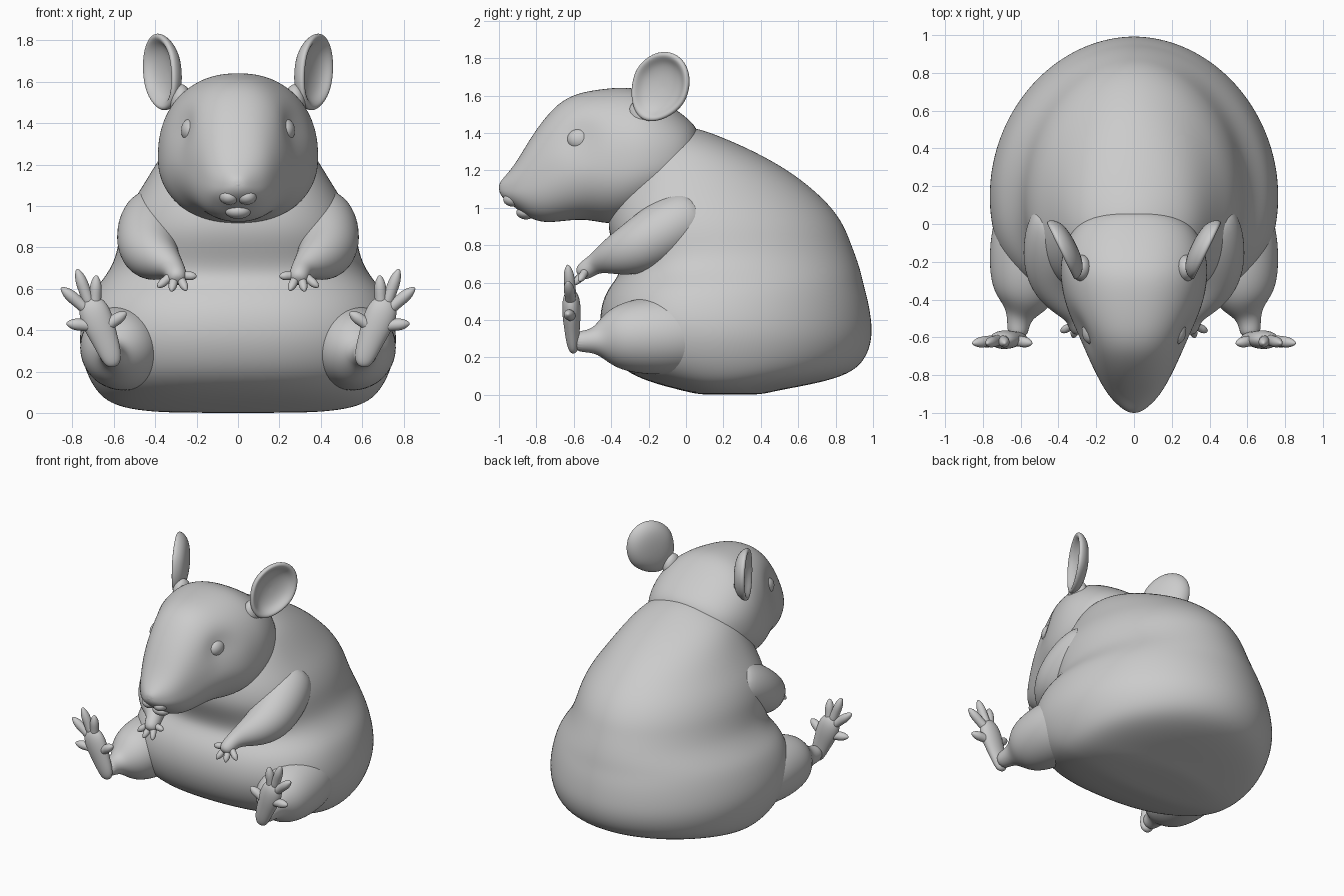
import bpy, bmesh, math
from mathutils import Vector


def loft(name, shells, mirror=False, levels=2):
    """Skin one or more stacks of rings into one smooth object."""
    bm = bmesh.new()
    for rings in shells:
        vr = [[bm.verts.new(p) for p in r] for r in rings]
        n = len(vr[0])
        for a, b in zip(vr, vr[1:]):
            for i in range(n):
                j = (i + 1) % n
                bm.faces.new((a[i], a[j], b[j], b[i]))
        bm.faces.new(vr[0][::-1])
        bm.faces.new(vr[-1])
    bmesh.ops.recalc_face_normals(bm, faces=bm.faces[:])
    for f in bm.faces:
        f.smooth = True
    me = bpy.data.meshes.new(name)
    bm.to_mesh(me)
    bm.free()
    ob = bpy.data.objects.new(name, me)
    bpy.context.collection.objects.link(ob)
    if mirror:
        m = ob.modifiers.new("Mirror", 'MIRROR')
        m.use_mirror_merge = False
    s = ob.modifiers.new("Subsurf", 'SUBSURF')
    s.levels = s.render_levels = levels
    return ob


def tube(path, n=14, flat=1.0):
    """Rings along a path of (x, y, z, radius)."""
    pts = [Vector(p[:3]) for p in path]
    whole = (pts[-1] - pts[0]).normalized()
    ref = Vector((0, 0, 1)) if abs(whole.y) > 0.6 else Vector((0, 1, 0))
    rings = []
    for i, p in enumerate(pts):
        d = (pts[min(i + 1, len(pts) - 1)] - pts[max(i - 1, 0)]).normalized()
        s = d.cross(ref).normalized()
        t = s.cross(d) * flat
        r = path[i][3]
        rings.append([p + s * r * math.cos(k * math.tau / n) + t * r * math.sin(k * math.tau / n)
                      for k in range(n)])
    return rings


def digit(a, b, r):
    """Finger or toe: slim shaft, rounded pad, pointed tip."""
    a, b = Vector(a), Vector(b)
    return tube([(*a.lerp(b, t), r * k) for t, k in
                 ((0, 1.1), (.35, .95), (.65, 1.05), (.85, .75), (.97, .35), (1, .12))], 8)


def ball(c, r, n=16, m=9):
    """Rings of an ellipsoid."""
    return [[Vector((c[0] + r[0] * math.sin(a) * math.cos(k * math.tau / n),
                     c[1] + r[1] * math.sin(a) * math.sin(k * math.tau / n),
                     c[2] + r[2] * math.cos(a))) for k in range(n)]
            for a in [0.06 + (math.pi - 0.12) * i / (m - 1) for i in range(m)]]


def power(v, e):
    return math.copysign(abs(v) ** (2 / e), v)


# Body: horizontal slices (z, front y, back y, half width)
slices = [(.0, .12, .35, .25), (.005, .05, .42, .42), (.025, -.03, .5, .56), (.06, -.17, .7, .64),
          (.11, -.3, .88, .69), (.19, -.4, .965, .735), (.3, -.45, 1.0, .768), (.4, -.465, .995, .768),
          (.5, -.45, .978, .745), (.58, -.41, .955, .71), (.65, -.35, .94, .65), (.73, -.36, .915, .6),
          (.82, -.4, .88, .58), (.9, -.42, .85, .565), (1.0, -.41, .785, .525), (1.1, -.38, .68, .46),
          (1.2, -.34, .55, .40), (1.3, -.28, .37, .335), (1.37, -.2, .21, .25), (1.42, -.12, .08, .13),
          (1.43, -.05, 0, .03)]
rings = []
for z, f, b, w in slices:
    cy = f + .42 * (b - f)
    ring = []
    for k in range(36):
        a = k * math.tau / 36
        c, s = math.cos(a), math.sin(a)
        e = 1.95 if s > 0 else 2.4
        ring.append((w * power(c, e), cy + (b - cy if s > 0 else cy - f) * power(s, e), z))
    rings.append(ring)
loft("body", [rings])

# Head: upright slices (y, top, bottom, half width), with sunken eye sockets
slices = [(-1.0, 1.125, 1.09, .02), (-.985, 1.15, 1.055, .055), (-.935, 1.205, 1.015, .112),
          (-.885, 1.28, .98, .15), (-.83, 1.375, .94, .182), (-.76, 1.475, .92, .218),
          (-.68, 1.562, .925, .255), (-.6, 1.605, .935, .292), (-.52, 1.625, .935, .328),
          (-.43, 1.638, .915, .363), (-.33, 1.646, .915, .385), (-.24, 1.635, .95, .392),
          (-.14, 1.585, 1.0, .378), (-.03, 1.51, 1.08, .33), (.04, 1.45, 1.16, .25), (.07, 1.4, 1.23, .13)]
eye = Vector((.27, -.567, 1.37))
rings = []
for y, t, b, w in slices:
    cz = b + .42 * (t - b)
    ring = []
    for k in range(40):
        a = k * math.tau / 40
        c, s = math.cos(a), math.sin(a)
        x = w * power(c, 2.25)
        z = cz + (t - cz if s > 0 else cz - b) * power(s, 2.25)
        d = (Vector((abs(x), y, z)) - eye).length
        x -= math.copysign(.04 * math.exp(-(d / .1) ** 2), x)
        ring.append((x, y, z))
    rings.append(ring)
loft("head", [rings])

# Eyes, nose and lips
loft("eyes", [ball((.228, -.567, 1.365), (.05, .072, .06))], True, 1)
loft("nose", [ball((0, -.962, 1.105), (.045, .04, .035))], False, 1)
loft("upper_lips", [ball((.042, -.925, 1.045), (.05, .055, .04))], True, 1)
loft("lower_lip", [ball((0, -.855, .975), (.065, .055, .038))], False, 1)

# Ears: a turned dish placed on its own axes, with a root sunk in the head
n = Vector((.9, -.44, 0)).normalized()
u = Vector((.28, .48, .83))
u = (u - n * u.dot(n)).normalized()
w = n.cross(u)
centre = Vector((.352, -.13, 1.645))
profile = [(.006, -.05), (.06, -.048), (.115, -.036), (.15, -.012), (.168, .018), (.166, .036),
           (.15, .042), (.134, .03), (.11, .004), (.06, -.014), (.006, -.018)]
dish = []
for r, h in profile:
    ring = []
    for k in range(24):
        a = r * 1.2 * math.cos(k * math.tau / 24)
        b = r * math.sin(k * math.tau / 24) * (1 + min(a, 0) * .8)
        ring.append(centre + u * a + w * b + n * h)
    dish.append(ring)
loft("ears", [dish, ball((.275, -.235, 1.5), (.055, .075, .09))], True)

# Arms with hands and fingers
arm = tube([(.38, .08, .99, .12), (.4, 0, .94, .165), (.425, -.13, .865, .17), (.43, -.26, .785, .152),
            (.395, -.36, .75, .118), (.345, -.435, .725, .08), (.312, -.485, .7, .055),
            (.3, -.525, .675, .052), (.292, -.56, .65, .045), (.29, -.575, .638, .02)], 18)
tips = [(.2, -.555, .66), (.25, -.6, .592), (.322, -.6, .588), (.388, -.57, .608)]
loft("arms", [arm] + [digit((.296 + (t[0] - .29) * .25, -.535, .665), t, .023) for t in tips], True)

# Legs with ankles
leg = tube([(.5, .16, .32, .12), (.52, .1, .32, .19), (.545, -.06, .32, .216), (.56, -.2, .315, .21),
            (.57, -.31, .31, .192), (.58, -.39, .302, .16), (.592, -.445, .295, .11),
            (.604, -.485, .29, .072), (.614, -.54, .285, .058), (.616, -.6, .285, .052)], 20)
loft("legs", [leg], True)

# Upright feet with splayed toes
foot = tube([(.6, -.6, .222, .012), (.603, -.602, .235, .038), (.615, -.605, .28, .055),
             (.645, -.61, .36, .066), (.678, -.612, .44, .08), (.703, -.614, .51, .075),
             (.715, -.615, .55, .045), (.718, -.615, .562, .015)], 16, .65)
toes = [((.65, .41), (.54, .485)), ((.692, .5), (.685, .665)), ((.712, .51), (.778, .695)),
        ((.718, .49), (.855, .605)), ((.69, .42), (.83, .432))]
loft("feet", [foot] + [digit((a[0], -.613, a[1]), (b[0], -.632, b[1]), .032) for a, b in toes], True)
